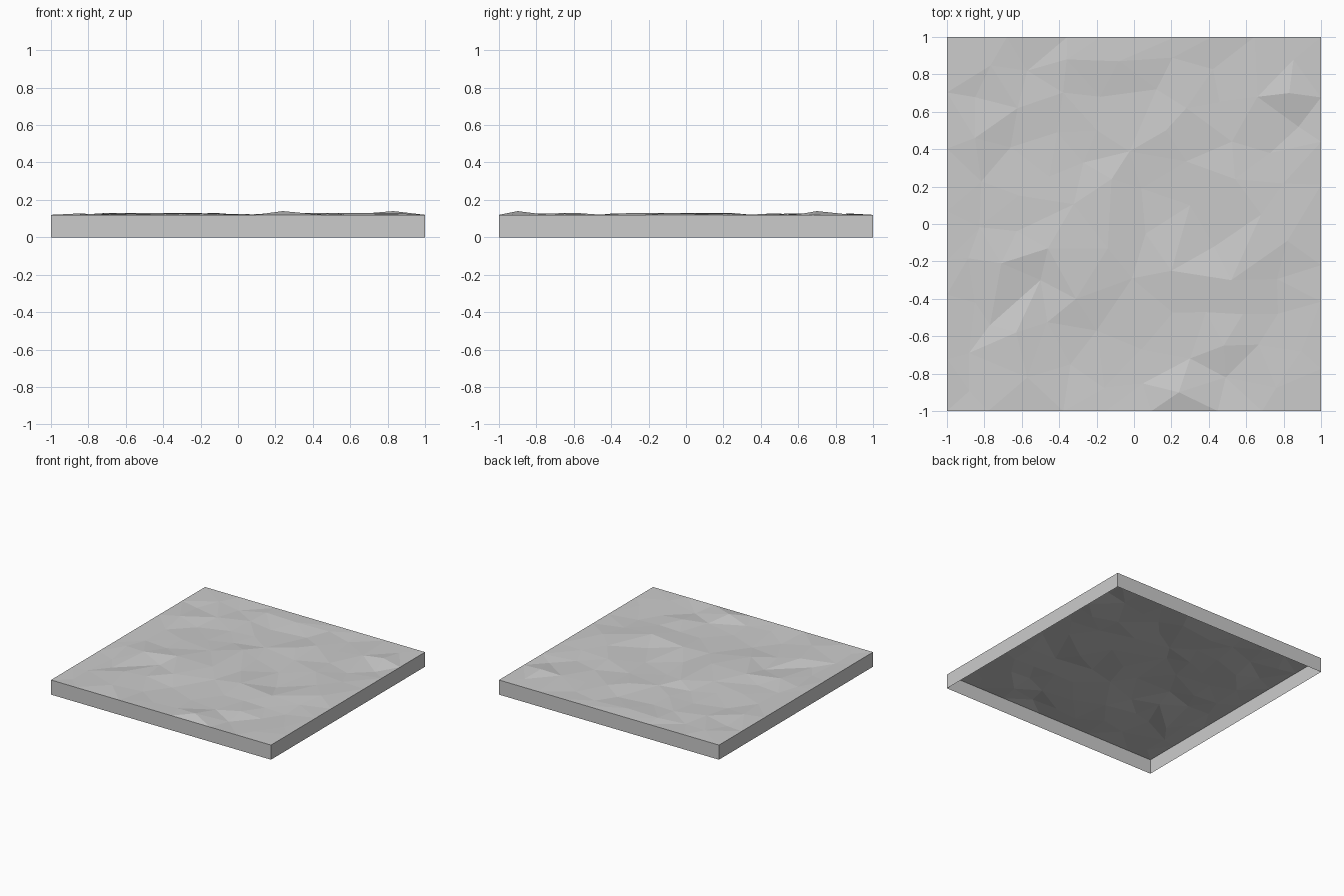
import bpy
import bmesh
import random
from mathutils import Vector
from mathutils.geometry import delaunay_2d_cdt

random.seed(4)
cube = bpy.data.objects.get("Cube")
if cube:
    bpy.data.objects.remove(cube, do_unlink=True)

RIM = 0.12    # height of the straight outer edge
PEAK = 0.14
HIGH = 0.128
LOW = 0.108

# Main bumps and hollows of the rough ground
peaks = [(0.83, 0.7), (0.24, -0.9)]
highs = [(-0.85, 0.46), (-0.08, 0.87), (0.17, 0.5), (0.28, 0.62), (-0.12, 0.24),
         (-0.46, -0.13), (-0.71, -0.21), (-0.31, -0.4), (-0.14, -0.13), (-0.57, -0.82),
         (0.54, 0.24), (0.66, 0.68), (0.68, 0.05), (0.82, -0.09), (0.52, -0.3),
         (0.2, -0.25), (-0.63, -0.58), (0.48, -0.65), (-0.36, 0.88)]
lows = [(0.88, 0.52), (0.12, 0.72), (-0.18, 0.68), (-0.41, 0.49), (-0.66, 0.41),
        (-0.85, -0.42), (-0.5, -0.3), (-0.2, -0.57), (-0.34, -0.75), (-0.77, -0.54),
        (0.43, -0.12), (0.04, 0.19), (0.77, -0.48), (0.04, -0.67), (0.49, -0.82),
        (-0.57, 0.82), (0.3, 0.1)]


def make_material(name, level):
    mat = bpy.data.materials.new(name)
    mat.use_nodes = True
    colour = (level, level, level, 1)
    mat.diffuse_color = colour
    mat.node_tree.nodes["Principled BSDF"].inputs["Base Color"].default_value = colour
    return mat


def ground_points():
    """Feature points, loose filler between them, and a level border."""
    points = []
    for group, height, spread in ((peaks, PEAK, 0), (highs, HIGH, 0.003), (lows, LOW, 0.003)):
        for x, y in group:
            points.append(Vector((x, y, height + random.uniform(-spread, spread))))
    # Filler points wherever the features leave a gap
    for _ in range(900):
        p = Vector((random.uniform(-0.9, 0.9), random.uniform(-0.9, 0.9), 0))
        if all((p.xy - q.xy).length > 0.17 for q in points):
            p.z = random.uniform(0.112, 0.122)
            points.append(p)
    # Border points, one side at a time
    steps = 7
    for side in range(4):
        for i in range(steps):
            t = -1 + 2 * i / steps
            if i:
                t += random.uniform(-0.08, 0.08)
            x, y = [(t, -1), (1, t), (-t, 1), (-1, -t)][side]
            points.append(Vector((x, y, RIM)))
    return points


# Rough top surface, triangulated from the points
points = ground_points()
faces = delaunay_2d_cdt([p.xy for p in points], [], [], 0, 1e-5)[2]
bm = bmesh.new()
verts = [bm.verts.new(p) for p in points]
for face in faces:
    bm.faces.new([verts[i] for i in face])
for face in bm.faces:
    face.normal_update()
    if face.normal.z < 0:
        face.normal_flip()

# Outer skirt walls, open underneath
rim = [e for e in bm.edges if e.is_boundary]
skirt = bmesh.ops.extrude_edge_only(bm, edges=rim)["geom"]
for item in skirt:
    if isinstance(item, bmesh.types.BMVert):
        item.co.z = 0
for item in skirt:
    if isinstance(item, bmesh.types.BMFace):
        item.normal_update()
        if item.normal.dot(item.calc_center_median()) < 0:
            item.normal_flip()

# Merge each wall into one flat panel strip
bottom = [v for v in bm.verts if v.co.z < 0.01 and abs(v.co.x) + abs(v.co.y) < 1.999]
bmesh.ops.dissolve_verts(bm, verts=bottom)

mesh = bpy.data.meshes.new("ground_tile")
bm.to_mesh(mesh)
bm.free()
mesh.materials.append(make_material("stone_grey", 0.6))
tile = bpy.data.objects.new("ground_tile", mesh)
bpy.context.collection.objects.link(tile)
